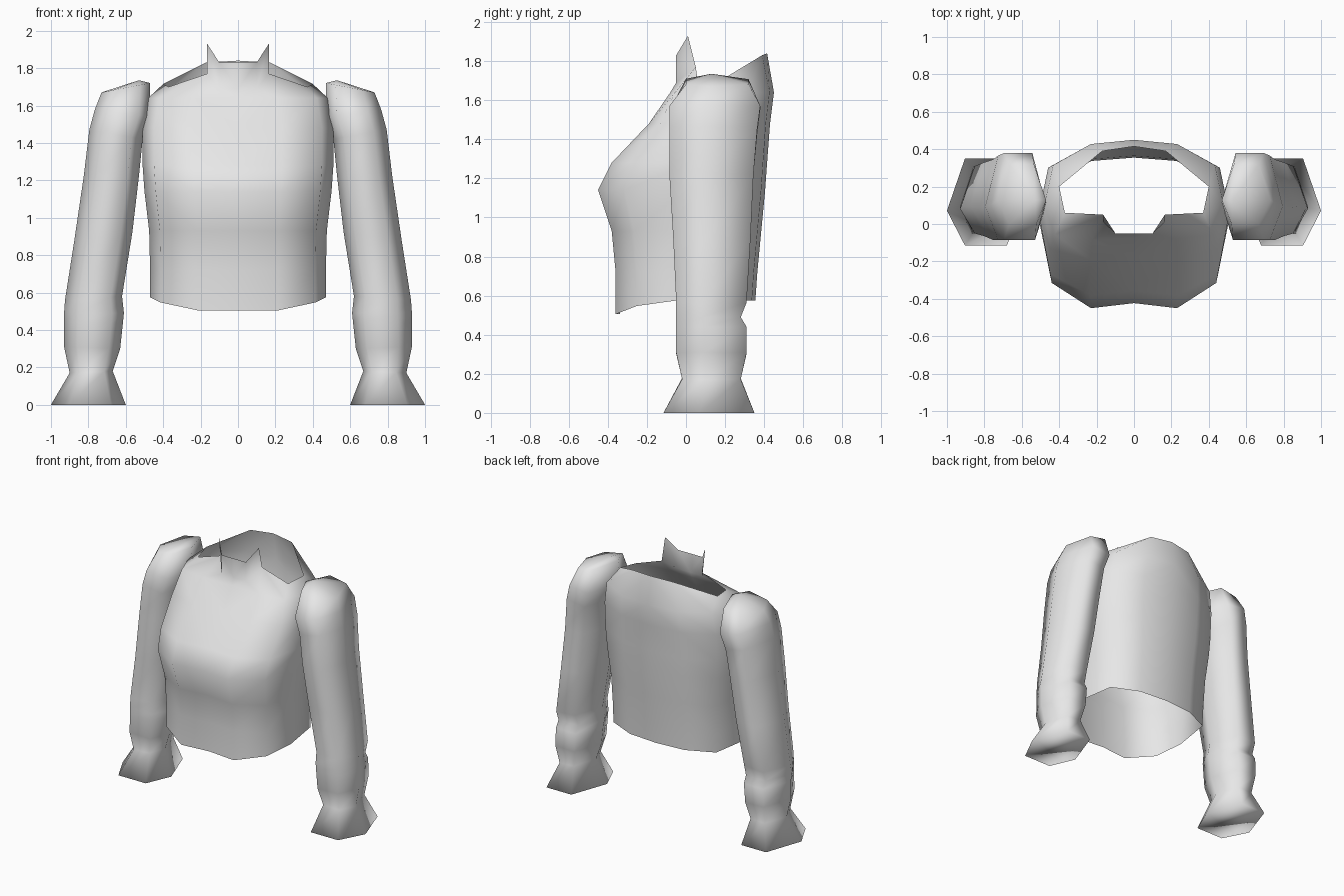
import bpy
import bmesh

if "Cube" in bpy.data.objects:
    bpy.data.objects.remove(bpy.data.objects["Cube"], do_unlink=True)

GREY = (0.8, 0.8, 0.8, 1.0)
cloth = bpy.data.materials.new("grey cloth")
cloth.use_nodes = True
cloth.diffuse_color = GREY
cloth.node_tree.nodes["Principled BSDF"].inputs["Base Color"].default_value = GREY


def loft(bm, rings, closed):
    """Join rows of points with quads, outward when rows run up and around."""
    rows = [[bm.verts.new(p) for p in ring] for ring in rings]
    n = len(rows[0])
    for low, high in zip(rows, rows[1:]):
        for i in range(n if closed else n - 1):
            j = (i + 1) % n
            bm.faces.new((low[i], low[j], high[j], high[i]))
    return rows


def finish(name, bm):
    for f in bm.faces:
        f.smooth = True
    mesh = bpy.data.meshes.new(name)
    bm.to_mesh(mesh)
    bm.free()
    mesh.materials.append(cloth)
    obj = bpy.data.objects.new(name, mesh)
    bpy.context.collection.objects.link(obj)
    return obj


def torso_row(z, w, front, side, back, hem=0.0):
    """Half ring from the centre front round the left side to the centre back."""
    return [(0, front * 0.94, z),
            (w * 0.46, front, z),
            (w * 0.88, front * 0.7, z + hem * 0.6),
            (w, side, z + hem),
            (w * 0.9, back * 0.7, z + hem),
            (w * 0.48, back * 0.95, z + hem),
            (0, back, z + hem)]


# Torso with raised collar, left half mirrored
torso_rows = [torso_row(*r) for r in (
    (0.505, 0.47, -0.36, -0.05, 0.355, 0.07),
    (0.72, 0.47, -0.36, -0.03, 0.365),
    (0.93, 0.475, -0.38, -0.02, 0.385),
    (1.14, 0.50, -0.45, 0.0, 0.405),
    (1.28, 0.51, -0.38, 0.03, 0.415),
    (1.48, 0.51, -0.19, 0.06, 0.43),
    (1.64, 0.48, -0.08, 0.1, 0.45))]
neckline = [(0, -0.05, 1.69), (0.10, -0.05, 1.69), (0.165, 0.05, 1.77),
            (0.37, 0.06, 1.70), (0.40, 0.2, 1.715), (0.17, 0.39, 1.83),
            (0, 0.415, 1.84)]
bm = bmesh.new()
edge = loft(bm, torso_rows + [neckline], False)[-1]
top = [bm.verts.new(p) for p in ((0, -0.05, 1.83), (0.10, -0.05, 1.83), (0.165, 0.01, 1.93))]
for i in range(2):
    bm.faces.new((edge[i], edge[i + 1], top[i + 1], top[i]))
torso = finish("torso", bm)
mirror = torso.modifiers.new("mirror", "MIRROR")
mirror.use_clip = True

# Sleeve sections: inner x, inner z, outer x, outer z, front y, back y
SLEEVE = (
    (0.60, 0.0, 1.0, 0.0, -0.115, 0.35),
    (0.67, 0.18, 0.90, 0.17, -0.02, 0.28),
    (0.63, 0.30, 0.93, 0.31, -0.05, 0.31),
    (0.615, 0.44, 0.93, 0.44, -0.05, 0.31),
    (0.61, 0.49, 0.93, 0.49, -0.05, 0.28),
    (0.62, 0.58, 0.925, 0.56, -0.05, 0.31),
    (0.565, 0.92, 0.875, 0.88, -0.065, 0.33),
    (0.53, 1.22, 0.825, 1.22, -0.085, 0.345),
    (0.51, 1.42, 0.795, 1.47, -0.085, 0.365),
    (0.47, 1.54, 0.765, 1.58, -0.085, 0.38),
    (0.47, 1.72, 0.73, 1.67, 0.0, 0.32))

# Fraction across (inner to outer) and along depth for six corners
HEXAGON = ((0.2, 0.0), (0.76, 0.0), (1.0, 0.4), (0.76, 1.0), (0.25, 1.0), (0.0, 0.4))


def sleeve(name, side):
    rings = []
    for xi, zi, xo, zo, yf, yb in SLEEVE:
        ring = [(side * (xi + (xo - xi) * u), yf + (yb - yf) * v, zi + (zo - zi) * u)
                for u, v in HEXAGON]
        rings.append(ring if side > 0 else ring[::-1])
    bm = bmesh.new()
    rows = loft(bm, rings, True)
    bm.faces.new(rows[0][::-1])
    # Rounded shoulder cap
    peak = bm.verts.new((side * 0.53, 0.13, 1.735))
    for a, b in zip(rows[-1], rows[-1][1:] + rows[-1][:1]):
        bm.faces.new((a, b, peak))
    finish(name, bm)


sleeve("left_sleeve", 1)
sleeve("right_sleeve", -1)
